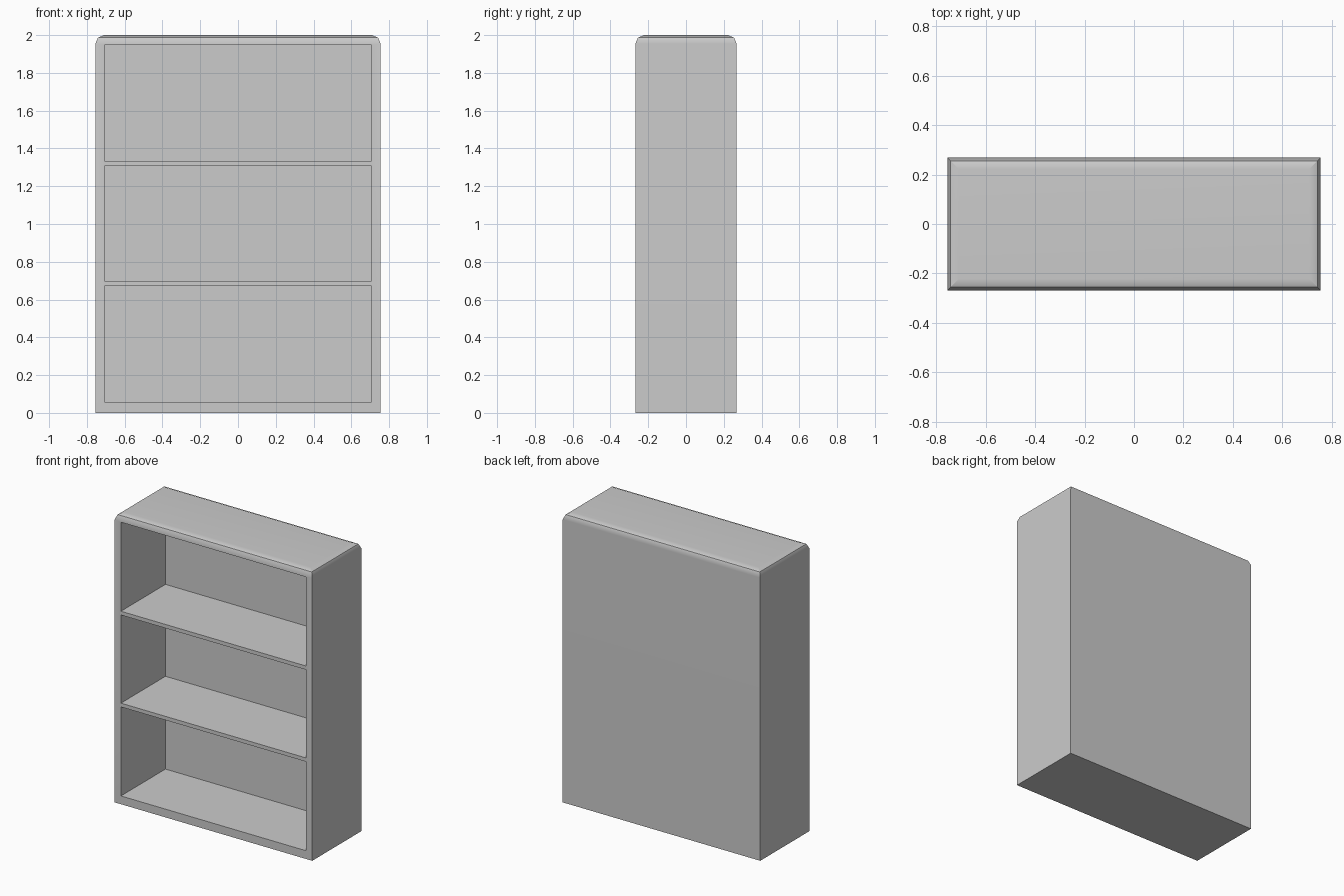
import bpy, bmesh, math

if "Cube" in bpy.data.objects:
    bpy.data.objects.remove(bpy.data.objects["Cube"])

W, D, H = 0.755, 0.268, 2.0     # half width, half depth, height
R = 0.046                       # rounding of the top rim
WALL = 0.05


def new_object(name, bm):
    bmesh.ops.recalc_face_normals(bm, faces=bm.faces)
    mesh = bpy.data.meshes.new(name)
    bm.to_mesh(mesh)
    bm.free()
    ob = bpy.data.objects.new(name, mesh)
    bpy.context.collection.objects.link(ob)
    return ob


def stacked_block(name, rings):
    """Solid made of stacked rectangles given as (x0, x1, y0, y1, z)."""
    bm = bmesh.new()
    loops = [[bm.verts.new((x, y, z)) for x, y in
              ((x0, y0), (x1, y0), (x1, y1), (x0, y1))]
             for x0, x1, y0, y1, z in rings]
    for a, b in zip(loops, loops[1:]):
        for i in range(4):
            j = (i + 1) % 4
            bm.faces.new((a[i], a[j], b[j], b[i]))
    bm.faces.new(loops[0][::-1])
    bm.faces.new(loops[-1])
    return new_object(name, bm)


# Case body with a two-step rounded, mitred top rim
rings = [(-W, W, -D, D, 0)]
for k in range(3):
    t = math.radians(45 * k)
    i = R * (1 - math.cos(t))
    rings.append((i - W, W - i, i - D, D - i, H - R + R * math.sin(t)))
bookcase = stacked_block("bookcase", rings)

# Three open compartments, leaving flush shelves between them
bpy.context.view_layer.objects.active = bookcase
bookcase.select_set(True)
for z0, z1 in ((0.057, 0.672), (0.698, 1.307), (1.333, 1.948)):
    x, y0, y1 = W - WALL + 0.002, -D - 0.1, D - WALL
    cutter = stacked_block("compartment_cutter",
                           [(-x, x, y0, y1, z0), (-x, x, y0, y1, z1)])
    cutter.hide_render = True
    mod = bookcase.modifiers.new("compartment", 'BOOLEAN')
    mod.operation, mod.solver, mod.object = 'DIFFERENCE', 'EXACT', cutter
    bpy.ops.object.modifier_apply(modifier=mod.name)
    bpy.data.objects.remove(cutter)

# Soft rim, flat panels
bpy.ops.object.shade_smooth_by_angle(angle=math.radians(30))
weighted = bookcase.modifiers.new("flat_panels", 'WEIGHTED_NORMAL')
weighted.keep_sharp = True
